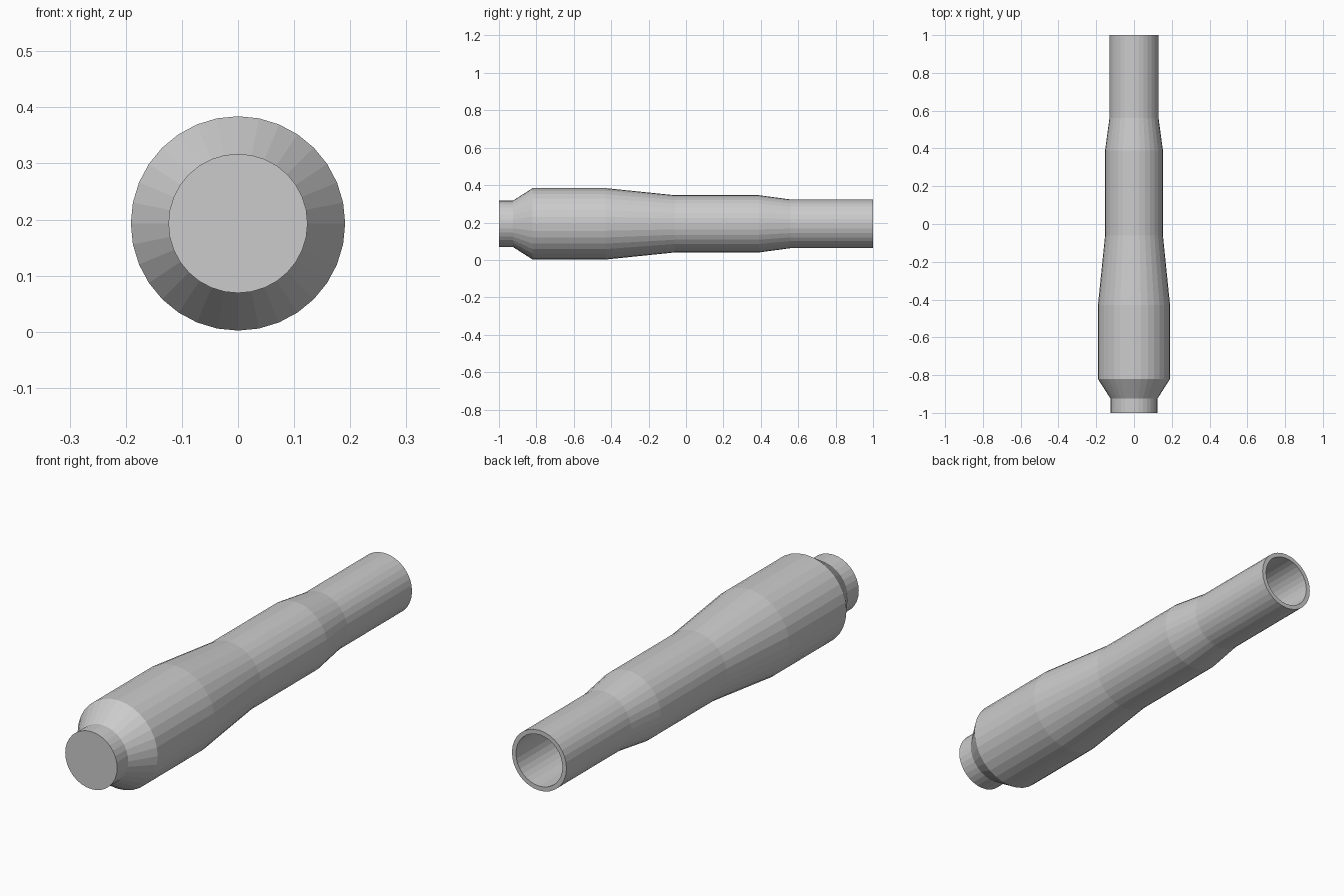
import bpy, bmesh
from math import cos, sin, pi

if "Cube" in bpy.data.objects:
    bpy.data.objects.remove(bpy.data.objects["Cube"])

SIDES = 32
CENTRE_Z = 0.193

# (y, radius): closed front cap, along the outside, round the rim, down the bore
profile = [
    (-1.0, 0.124), (-0.925, 0.124), (-0.82, 0.191), (-0.43, 0.191),
    (-0.06, 0.153), (0.39, 0.153), (0.56, 0.130), (1.0, 0.130),
    (1.0, 0.111), (-0.98, 0.111),
]

bm = bmesh.new()
rings = []
for y, r in profile:
    rings.append([bm.verts.new((r * cos(2 * pi * i / SIDES), y,
                                CENTRE_Z + r * sin(2 * pi * i / SIDES)))
                  for i in range(SIDES)])

# Side walls between neighbouring rings
for a, b in zip(rings, rings[1:]):
    for i in range(SIDES):
        j = (i + 1) % SIDES
        bm.faces.new((a[i], a[j], b[j], b[i]))

# Front cap and bore floor
bm.faces.new(rings[0])
bm.faces.new(rings[-1])
bmesh.ops.recalc_face_normals(bm, faces=bm.faces)

mesh = bpy.data.meshes.new("stepped_tube")
bm.to_mesh(mesh)
bm.free()
bpy.context.collection.objects.link(bpy.data.objects.new("stepped_tube", mesh))
